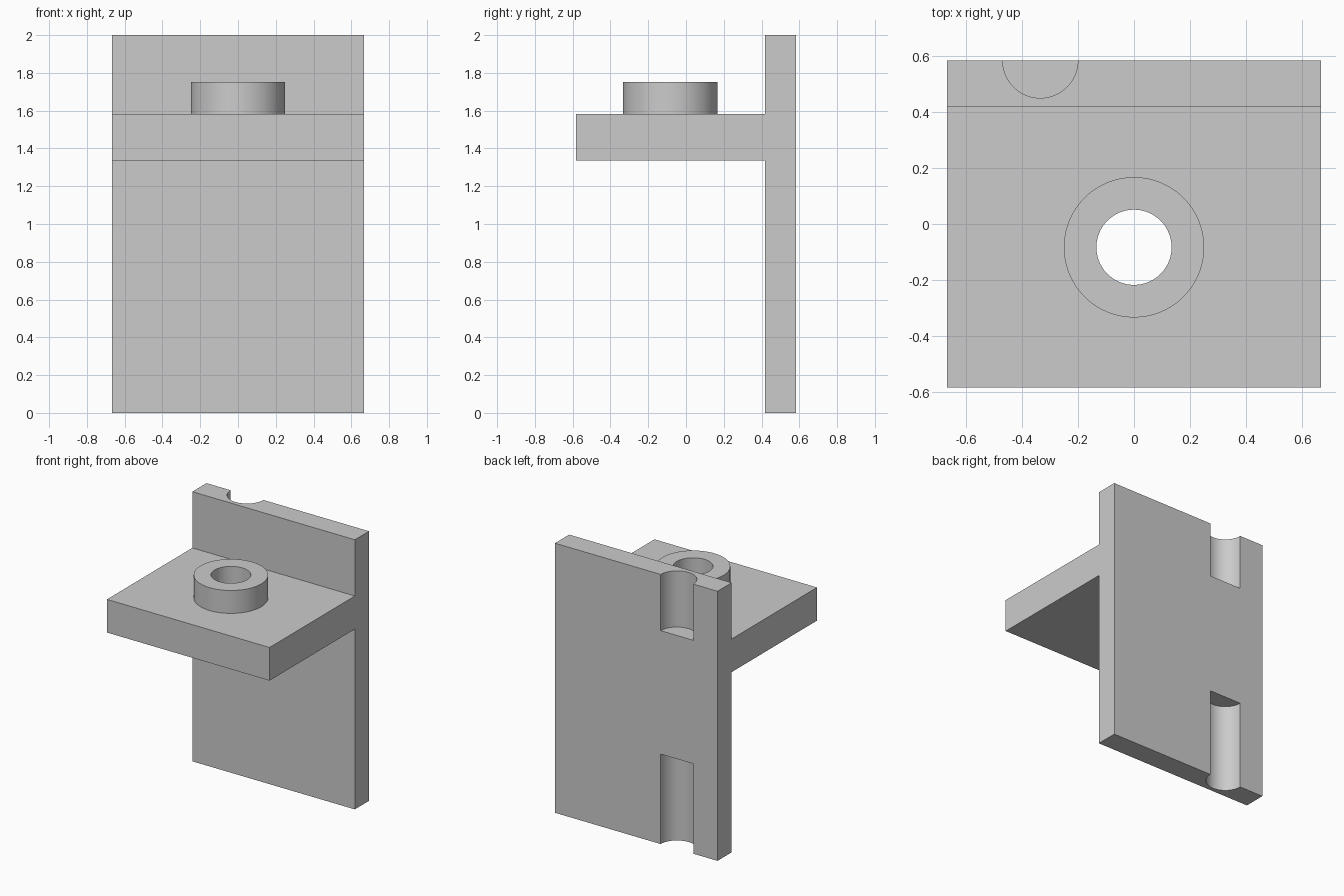
import bpy, bmesh, math

cube = bpy.data.objects.get("Cube")
if cube:
    bpy.data.objects.remove(cube, do_unlink=True)

grey = bpy.data.materials.new("plain_grey")
grey.use_nodes = True
colour = (0.6, 0.6, 0.6, 1)
grey.diffuse_color = colour
grey.node_tree.nodes["Principled BSDF"].inputs["Base Color"].default_value = colour

HALF_WIDTH = 0.667
BACK, FRONT, PLATE_FRONT = 0.583, -0.583, 0.417
SHELF_BOTTOM, SHELF_TOP, TOP = 1.337, 1.583, 2.0
HOLE_Y, BORE = -0.083, 0.134


def cylinder(name, x, y, z0, z1, radius):
    bpy.ops.mesh.primitive_cylinder_add(
        vertices=96, radius=radius, depth=z1 - z0, location=(x, y, (z0 + z1) / 2))
    obj = bpy.context.object
    obj.name = name
    obj.data.materials.append(grey)
    return obj


def combine(target, tool, operation):
    mod = target.modifiers.new(tool.name, "BOOLEAN")
    mod.operation = operation
    mod.solver = "EXACT"
    mod.object = tool
    bpy.context.view_layer.objects.active = target
    bpy.ops.object.modifier_apply(modifier=mod.name)
    bpy.data.objects.remove(tool, do_unlink=True)


# Upright plate and shelf: one side profile extruded across the width
profile = [(BACK, 0), (BACK, TOP), (PLATE_FRONT, TOP), (PLATE_FRONT, SHELF_TOP),
           (FRONT, SHELF_TOP), (FRONT, SHELF_BOTTOM), (PLATE_FRONT, SHELF_BOTTOM),
           (PLATE_FRONT, 0)]
bm = bmesh.new()
side = bm.faces.new([bm.verts.new((-HALF_WIDTH, y, z)) for y, z in profile])
swept = bmesh.ops.extrude_face_region(bm, geom=[side])["geom"]
bmesh.ops.translate(bm, vec=(2 * HALF_WIDTH, 0, 0),
                    verts=[v for v in swept if isinstance(v, bmesh.types.BMVert)])
bmesh.ops.recalc_face_normals(bm, faces=bm.faces)
mesh = bpy.data.meshes.new("shelf_bracket")
bm.to_mesh(mesh)
bm.free()
mesh.materials.append(grey)
bracket = bpy.data.objects.new("shelf_bracket", mesh)
bpy.context.collection.objects.link(bracket)

# Raised collar with a bore through the shelf
combine(bracket, cylinder("collar", 0, HOLE_Y, SHELF_TOP - 0.1, 1.753, 0.25), "UNION")
combine(bracket, cylinder("bore", 0, HOLE_Y, 1.2, 1.9, BORE), "DIFFERENCE")

# Half-round grooves in the back, open at the top and bottom edges
for name, z0, z1 in (("upper_groove", SHELF_TOP, 2.2), ("lower_groove", -0.2, 0.667)):
    combine(bracket, cylinder(name, -0.334, BACK, z0, z1, BORE), "DIFFERENCE")

# Smooth round walls, crisp edges
bpy.ops.object.select_all(action="DESELECT")
bracket.select_set(True)
bpy.context.view_layer.objects.active = bracket
bpy.ops.object.shade_smooth_by_angle(angle=math.radians(30))
